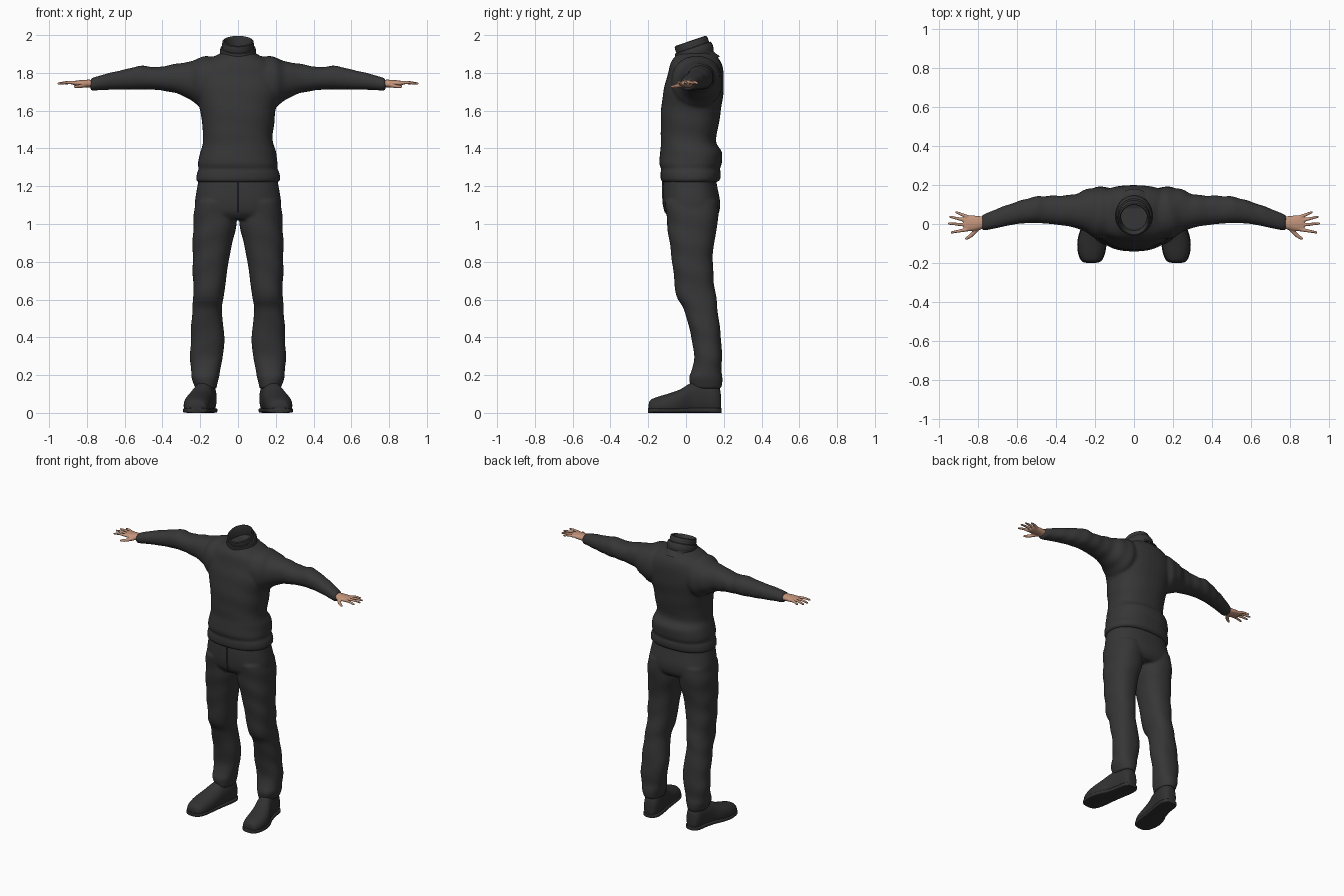
import bpy, bmesh, math
from mathutils import Vector, Matrix

cube = bpy.data.objects.get("Cube")
if cube:
    bpy.data.objects.remove(cube)


def material(name, rgb, rough=0.8):
    m = bpy.data.materials.new(name)
    m.use_nodes = True
    m.diffuse_color = (*rgb, 1)
    shader = m.node_tree.nodes["Principled BSDF"]
    shader.inputs["Base Color"].default_value = (*rgb, 1)
    shader.inputs["Roughness"].default_value = rough
    return m


CLOTH = material("charcoal cloth", (0.037, 0.037, 0.038))
LEATHER = material("black leather", (0.031, 0.031, 0.032))
SKIN = material("warm skin", (0.55, 0.30, 0.20))


def spline(keys, steps):
    """Catmull-Rom interpolation through rows of numbers."""
    rows = []
    for i in range(len(keys) - 1):
        a, b, c, d = (keys[min(max(i + k, 0), len(keys) - 1)] for k in (-1, 0, 1, 2))
        for s in range(steps):
            t = s / steps
            rows.append([0.5 * (2 * q + (r - p) * t + (2 * p - 5 * q + 4 * r - w) * t * t
                                + (3 * q - p - 3 * r + w) * t ** 3)
                         for p, q, r, w in zip(a, b, c, d)])
    return rows + [list(keys[-1])]


def loft(bm, axis, keys, power=2.2, folds=0.0, freq=60, steps=5, n=40, floor=None):
    """Rows are (position on axis, low, high, low, high) of each section."""
    rings = []
    for t, alo, ahi, blo, bhi in spline(keys, steps):
        ring = []
        for k in range(n):
            ang = math.tau * k / n
            c, s = math.cos(ang), math.sin(ang)
            swell = 1 + folds * math.sin(freq * t + 2 * math.sin(ang + 1)) * (0.6 + 0.4 * c)
            u = (alo + ahi) / 2 + (ahi - alo) / 2 * swell * math.copysign(abs(c) ** (2 / power), c)
            v = (blo + bhi) / 2 + (bhi - blo) / 2 * swell * math.copysign(abs(s) ** (2 / power), s)
            if floor is not None:
                v = max(v, floor)
            co = {"x": (t, u, v), "y": (u, t, v), "z": (u, v, t)}[axis]
            ring.append(bm.verts.new(co))
        rings.append(ring)
    for lo, hi in zip(rings, rings[1:]):
        for k in range(n):
            bm.faces.new((lo[k], lo[(k + 1) % n], hi[(k + 1) % n], hi[k]))
    bm.faces.new(rings[0])
    bm.faces.new(rings[-1])


def mirror(bm):
    """Copy everything so far to the other side."""
    copy = bmesh.ops.duplicate(bm, geom=bm.verts[:] + bm.edges[:] + bm.faces[:])["geom"]
    for v in copy:
        if isinstance(v, bmesh.types.BMVert):
            v.co.x *= -1


def finish(bm, name, mat, voxel=0, relax=3):
    bmesh.ops.recalc_face_normals(bm, faces=bm.faces[:])
    mesh = bpy.data.meshes.new(name)
    bm.to_mesh(mesh)
    bm.free()
    mesh.materials.append(mat)
    ob = bpy.data.objects.new(name, mesh)
    bpy.context.collection.objects.link(ob)
    bpy.ops.object.select_all(action="DESELECT")
    ob.select_set(True)
    bpy.context.view_layer.objects.active = ob
    bpy.ops.object.shade_smooth_by_angle(angle=math.radians(50))
    if voxel:
        blend = ob.modifiers.new("blend", "REMESH")
        blend.mode = "VOXEL"
        blend.voxel_size = voxel
        blend.use_smooth_shade = True
        soft = ob.modifiers.new("soften", "SMOOTH")
        soft.factor = 0.5
        soft.iterations = relax
    return ob


# Sweater: sleeves first, mirrored, then the body
bm = bmesh.new()
sleeve = [(.08, -.08, .18, 1.62, 1.89), (.19, -.075, .19, 1.62, 1.885),
          (.25, -.04, .175, 1.655, 1.86), (.32, -.015, .15, 1.69, 1.85),
          (.43, 0, .145, 1.71, 1.83), (.51, .005, .14, 1.712, 1.838),
          (.60, 0, .115, 1.712, 1.818), (.70, -.02, .08, 1.71, 1.795),
          (.765, -.033, .052, 1.706, 1.775), (.782, -.03, .048, 1.71, 1.77)]
loft(bm, "x", sleeve, folds=.03, freq=75)
mirror(bm)
body = [(1.222, .212, -.125, .165), (1.235, .222, -.135, .18), (1.275, .216, -.135, .183),
        (1.29, .208, -.13, .178), (1.32, .212, -.14, .19), (1.38, .2, -.138, .19),
        (1.43, .186, -.132, .16), (1.5, .187, -.134, .168), (1.6, .2, -.132, .185),
        (1.7, .225, -.12, .198), (1.78, .23, -.1, .2), (1.85, .19, -.082, .188),
        (1.89, .12, -.055, .16), (1.91, .08, -.03, .12)]
loft(bm, "z", [(z, -w, w, f, b) for z, w, f, b in body], power=2.35, folds=.012, freq=45)
finish(bm, "sweater", CLOTH, .009)

# Rolled collar: a turned profile, leaning forward
bm = bmesh.new()
profile = [(.115, -.125), (.098, -.1), (.092, -.085), (.097, -.075), (.099, -.05), (.094, -.034),
           (.086, -.032), (.087, -.012), (.084, .002), (.077, .005), (.071, -.005), (.069, -.07)]
rings = []
N = 40
for r, h in profile:
    rings.append([bm.verts.new((r * .97 * math.cos(math.tau * k / N),
                                r * 1.06 * math.sin(math.tau * k / N), h)) for k in range(N)])
for lo, hi in zip(rings, rings[1:]):
    for k in range(N):
        bm.faces.new((lo[k], lo[(k + 1) % N], hi[(k + 1) % N], hi[k]))
bm.faces.new(rings[-1])
lean = Matrix.Translation((0, .025, 1.965)) @ Matrix.Rotation(.33, 4, "X")
bmesh.ops.transform(bm, matrix=lean, verts=bm.verts[:])
finish(bm, "collar", CLOTH)

# Trousers: legs first, mirrored, then the hips
bm = bmesh.new()
leg = [(1.12, .01, .225, -.11, .17), (1.0, .008, .237, -.1, .168), (.9, .03, .24, -.087, .148),
       (.8, .05, .24, -.073, .142), (.7, .064, .238, -.062, .147), (.61, .076, .236, -.048, .16),
       (.54, .086, .243, -.008, .168), (.4, .072, .25, .028, .185), (.3, .08, .253, .043, .19),
       (.23, .094, .25, .032, .188), (.19, .1, .247, .018, .192), (.15, .11, .232, .02, .19),
       (.128, .112, .225, .026, .184)]
loft(bm, "z", leg, power=2.3, folds=.025, freq=42)
mirror(bm)
hips = [(1.26, .205, -.115, .155), (1.2, .215, -.122, .165), (1.12, .228, -.122, .18),
        (1.06, .225, -.11, .175), (1.025, .2, -.08, .15)]
loft(bm, "z", [(z, -w, w, f, b) for z, w, f, b in hips], power=2.4)
finish(bm, "trousers", CLOTH, .009)

# Fly seam at the front of the trousers
bm = bmesh.new()
loft(bm, "z", [(1.23, -.004, .004, -.127, -.11), (1.12, -.004, .004, -.125, -.11),
               (1.06, -.003, .003, -.113, -.1)], n=8)
finish(bm, "fly_seam", CLOTH)

# Shoes: uppers, then soles from the same outline
shoe = [(-.198, .2, .24, .02, .045), (-.188, .172, .266, -.01, .068), (-.15, .153, .283, -.02, .085),
        (-.09, .143, .287, -.02, .103), (-.03, .136, .272, -.02, .125), (.03, .127, .244, -.02, .16),
        (.1, .115, .226, -.02, .175), (.15, .115, .218, -.02, .165), (.178, .13, .203, -.01, .13),
        (.185, .15, .185, .02, .09)]
bm = bmesh.new()
loft(bm, "y", shoe, power=2.2, floor=.008)
mirror(bm)
finish(bm, "shoes", LEATHER)
bm = bmesh.new()
loft(bm, "y", [(y * 1.01, a - .004, b + .004, 0, .026) for y, a, b, lo, hi in shoe], power=5)
mirror(bm)
finish(bm, "soles", LEATHER)


# Hands: palm, then fingers and thumb as tapering chains, blended together
def finger(bm, points, r0, r1):
    pts = spline([Vector(p) for p in points], 12)
    for i, p in enumerate(pts):
        radius = r0 + (r1 - r0) * i / (len(pts) - 1)
        bmesh.ops.create_icosphere(bm, subdivisions=2, radius=radius,
                                   matrix=Matrix.Translation(p))


bm = bmesh.new()
loft(bm, "x", [(.755, -.022, .038, 1.722, 1.762), (.79, -.028, .04, 1.722, 1.764),
               (.83, -.036, .044, 1.727, 1.762), (.865, -.036, .042, 1.733, 1.758),
               (.875, -.03, .036, 1.738, 1.754)], n=24)
for base, tip in ((.037, (.912, .06)), (.016, (.943, .037)), (-.006, (.951, .003)), (-.028, (.936, -.043))):
    root = Vector((.855, base, 1.746))
    end = Vector((*tip, 1.744))
    knuckle = (root + end) / 2 + Vector((0, 0, .004))
    finger(bm, (root, knuckle, end), .0105, .0065)
finger(bm, ((.8, -.018, 1.738), (.832, -.054, 1.73), (.862, -.075, 1.727)), .014, .0075)
mirror(bm)
finish(bm, "hands", SKIN, .004, 2)
